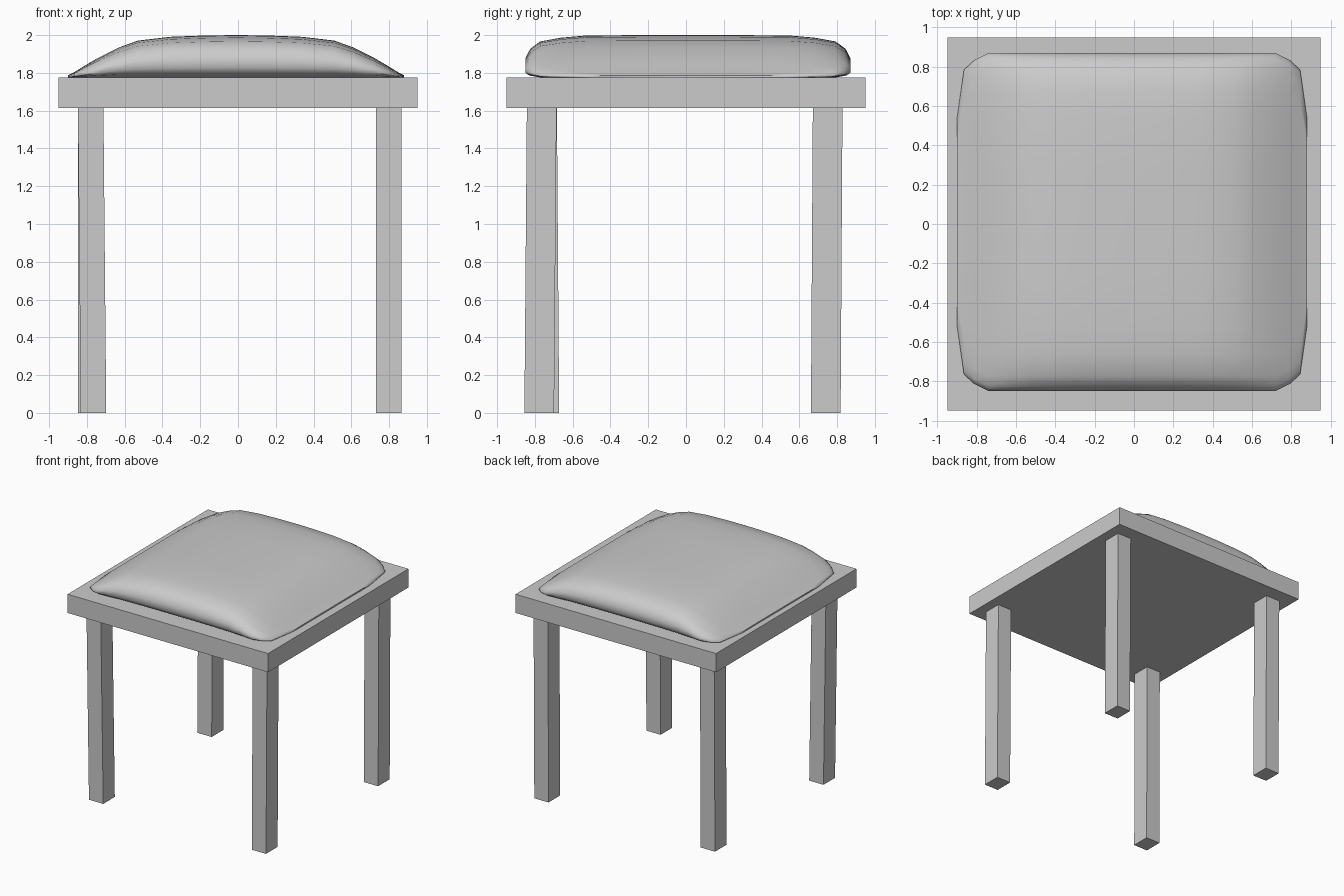
import bpy

if "Cube" in bpy.data.objects:
    bpy.data.objects.remove(bpy.data.objects["Cube"])


def make(name, verts, faces):
    mesh = bpy.data.meshes.new(name)
    mesh.from_pydata(verts, [], faces)
    mesh.update()
    ob = bpy.data.objects.new(name, mesh)
    bpy.context.collection.objects.link(ob)
    return ob


def block(name, bottom, top, sx, sy):
    """Box whose top and bottom rectangles have their own centres."""
    corners = [(-1, -1), (1, -1), (1, 1), (-1, 1)]
    verts = [(c[0] + a * sx / 2, c[1] + b * sy / 2, c[2])
             for c in (bottom, top) for a, b in corners]
    faces = [(3, 2, 1, 0), (4, 5, 6, 7)]
    faces += [(i, (i + 1) % 4, (i + 1) % 4 + 4, i + 4) for i in range(4)]
    return make(name, verts, faces)


# Seat board
Z0, Z1 = 1.615, 1.775
block("seat_board", (0, 0, Z0), (0, 0, Z1), 1.9, 1.9)

# Legs, slightly splayed: name, bottom centre, top centre
legs = [
    ("front_left_leg", (-0.765, -0.75), (-0.78, -0.762)),
    ("front_right_leg", (0.797, -0.777), (0.797, -0.764)),
    ("back_left_leg", (-0.78, 0.74), (-0.78, 0.75)),
    ("back_right_leg", (0.797, 0.74), (0.797, 0.75)),
]
for name, b, t in legs:
    block(name, (*b, 0), (*t, Z0), 0.135, 0.157)

# Cushion: one cross-section in y, scaled along x
section = [(-0.9, 0.0), (-0.975, 0.1), (-1, 0.24), (-1, 0.46), (-0.97, 0.68),
           (-0.91, 0.85), (-0.78, 0.94), (-0.63, 0.99), (-0.3, 1.0)]
section += [(-y, z) for y, z in reversed(section)]
half = [(0.89, 0.53, 0.012), (0.855, 0.775, 0.03), (0.80, 0.825, 0.064),
        (0.73, 0.86, 0.105), (0.62, 0.86, 0.16), (0.52, 0.86, 0.196),
        (0.35, 0.86, 0.216), (0.17, 0.86, 0.223)]
stations = [(-x, w, h) for x, w, h in half] + [(0, 0.86, 0.225)] + half[::-1]
verts = [(x - 0.01, 0.01 + w * y, Z1 + h * z)
         for x, w, h in stations for y, z in section]
n = len(section)
faces = []
for s in range(len(stations) - 1):
    for i in range(n):
        j = (i + 1) % n
        faces.append((s * n + i, (s + 1) * n + i, (s + 1) * n + j, s * n + j))
faces.append(tuple(range(n)))
faces.append(tuple(reversed(range(len(verts) - n, len(verts)))))
cushion = make("cushion", verts, faces)
import bmesh
bm = bmesh.new()
bm.from_mesh(cushion.data)
bmesh.ops.recalc_face_normals(bm, faces=bm.faces)
bm.to_mesh(cushion.data)
bm.free()
bpy.ops.object.select_all(action='DESELECT')
cushion.select_set(True)
bpy.context.view_layer.objects.active = cushion
bpy.ops.object.shade_smooth_by_angle(angle=0.9)
